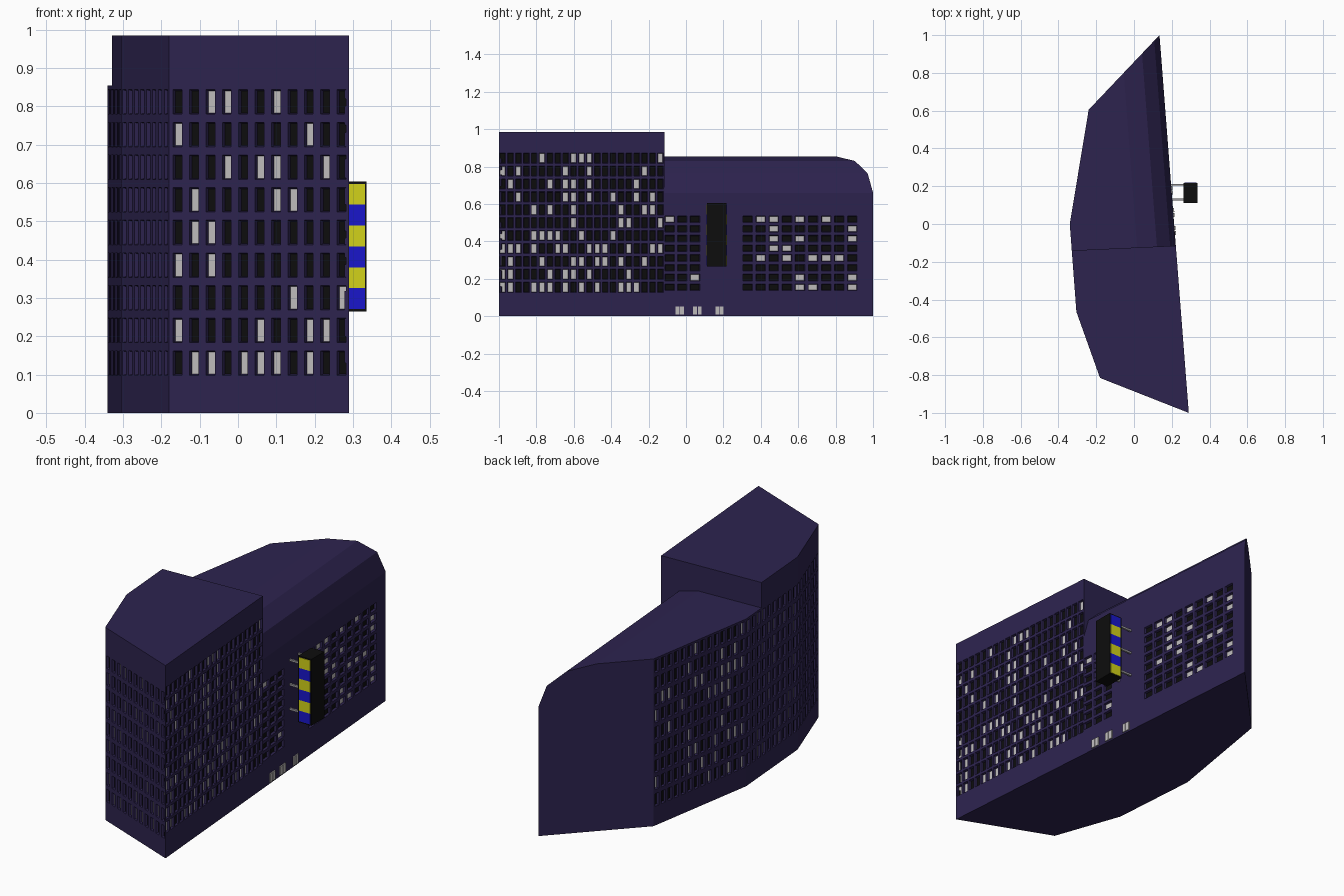
import bpy, bmesh, random
from mathutils import Vector

if "Cube" in bpy.data.objects:
    bpy.data.objects.remove(bpy.data.objects["Cube"])

random.seed(4)
TALL, LOW, DEPTH, LIP = 0.985, 0.855, 0.011, 0.003


def material(name, rgb):
    m = bpy.data.materials.new(name)
    m.diffuse_color = (*rgb, 1)
    m.use_nodes = True
    m.node_tree.nodes["Principled BSDF"].inputs["Base Color"].default_value = m.diffuse_color
    return m


PURPLE = material("purple_wall", (0.026, 0.017, 0.078))
BLACK = material("black", (0.004, 0.004, 0.004))
LIT = material("pale_glass", (0.52, 0.5, 0.5))
YELLOW = material("yellow", (0.65, 0.65, 0.01))
BLUE = material("blue", (0.01, 0.008, 0.6))
STEEL = material("strut_grey", (0.35, 0.34, 0.36))

shell, dark, lit = bmesh.new(), bmesh.new(), bmesh.new()


def face(bm, pts):
    bm.faces.new([bm.verts.new(p) for p in pts])


def finish(bm, name, mat):
    bmesh.ops.remove_doubles(bm, verts=bm.verts, dist=1e-5)
    me = bpy.data.meshes.new(name)
    bm.to_mesh(me)
    bm.free()
    me.materials.append(mat)
    ob = bpy.data.objects.new(name, me)
    bpy.context.collection.objects.link(ob)
    return ob


def spans(centres, width):
    return [(c - width / 2, c + width / 2) for c in centres]


def wall(a, b, top, cols, rows, is_lit):
    """Vertical wall from a to b with sunk windows at every column / row crossing."""
    a, b = Vector((*a, 0)), Vector((*b, 0))
    length = (b - a).length
    d = (b - a) / length
    n = Vector((d.y, -d.x, 0))

    def P(u, z, depth=0):
        return a + d * u - n * depth + Vector((0, 0, z))

    us = [0] + [v for c in cols for v in c] + [length]
    zs = [0] + [v for r in rows for v in r] + [top]
    for i in range(len(us) - 1):
        for j in range(len(zs) - 1):
            u0, u1, z0, z1 = us[i], us[i + 1], zs[j], zs[j + 1]
            outer = [P(u0, z0), P(u1, z0), P(u1, z1), P(u0, z1)]
            if not (i % 2 and j % 2):
                face(shell, outer)
                continue
            l = LIP
            inner = [P(u0 + l, z0 + l, DEPTH), P(u1 - l, z0 + l, DEPTH),
                     P(u1 - l, z1 - l, DEPTH), P(u0 + l, z1 - l, DEPTH)]
            for k in range(4):
                m = (k + 1) % 4
                face(shell, [outer[k], outer[m], inner[m], inner[k]])
            face(lit if is_lit(i // 2, j // 2) else dark, inner)


def chance(p):
    return lambda c, r: random.random() < p


def even(length, n):
    return [length * (i + 0.5) / n for i in range(n)]


# Footprint corners, counter-clockwise
A, R, E0, E1 = (0.29, -1), (0.2214, -0.115), (0.135, 1), (-0.24, 0.605)
W, L, S, F = (-0.34, 0), (-0.3295, -0.14), (-0.305, -0.465), (-0.18, -0.815)

# Long right wall: tall block and low block
wall(A, R, TALL, spans([0.02 + 0.0423 * i for i in range(21)], 0.032),
     spans([0.155 + 0.069 * j for j in range(11)], 0.055), chance(0.3))
low_lit = [{0, 4, 5, 7, 9}, {5, 11}, {5, 7, 11}, {5, 6}, {4, 6, 8, 9, 10}, set(), {2, 7, 11}, {7, 8, 11}]
low_cols = [0.028, 0.096, 0.164] + [0.446 + 0.0702 * i for i in range(9)]
wall(R, E0, 0.66, spans(low_cols, 0.052), spans([0.155 + 0.052 * j for j in range(8)], 0.036),
     lambda c, r: c in low_lit[7 - r] or (r == 7 and c == 0))

# Narrow front wall and the three left walls
rows9 = spans([0.13 + 0.0852 * j for j in range(9)], 0.064)
front_lit = [{2, 3, 6}, {0, 8}, {3, 5, 6, 9}, {1, 6, 7}, {1, 2}, {0, 2}, {7, 10}, {0, 5, 8, 9},
             {1, 2, 4, 5, 6, 8}]
wall(F, A, TALL, spans([0.024 + 0.046 * i for i in range(11)], 0.025), rows9,
     lambda c, r: c in front_lit[8 - r])
wall(S, F, TALL, spans(even(0.3717, 8), 0.026), rows9, chance(0.25))
wall(W, S, LOW, spans(even(0.4663, 10), 0.026), rows9, chance(0.25))
wall(E1, W, LOW, spans(even(0.6132, 14), 0.026), rows9, chance(0.3))


def at(p, z):
    return (p[0], p[1], z)


def mix(p, q, t, z):
    return (p[0] + (q[0] - p[0]) * t, p[1] + (q[1] - p[1]) * t, z)


# Upper strip of tall block, rounded low roof, end wall, step wall, flat roofs, base
face(shell, [at(L, LOW), at(S, LOW), at(S, TALL), at(L, TALL)])
curve = [(0, 0.66), (0.03, 0.765), (0.10, 0.83), (0.205, LOW)]
near = [mix(R, L, d / 0.551, z) for d, z in curve]
far = [mix(E0, E1, d / 0.4056, z) for d, z in curve]
for k in range(3):
    face(shell, [near[k], far[k], far[k + 1], near[k + 1]])
face(shell, [near[3], far[3], at(E1, LOW), at(W, LOW), at(L, LOW)])
face(shell, [at(E0, 0), at(E1, 0), at(E1, LOW)] + far[::-1])
face(shell, [at(R, TALL)] + [at(L, TALL), at(L, LOW)] + near[::-1])
face(shell, [at(p, TALL) for p in (A, R, L, S, F)])
face(shell, [at(p, 0) for p in (F, S, L, W, E1, E0, R, A)])

finish(shell, "building_shell", PURPLE)
finish(dark, "dark_windows", BLACK)
finish(lit, "lit_windows", LIT)


def box(name, lo, hi, mat, slant=0.0):
    """Axis box; slant shifts x with y so a part follows the right wall."""
    bm = bmesh.new()
    bmesh.ops.create_cube(bm, size=1)
    for v in bm.verts:
        v.co = Vector([lo[i] + (hi[i] - lo[i]) * (v.co[i] + 0.5) for i in range(3)])
        v.co.x += slant * v.co.y
    return finish(bm, name, mat)


# Entrance doors along the right wall
wall_x = 0.2125
for k, (y0, y1) in enumerate([(-0.057, -0.036), (-0.031, -0.011), (0.037, 0.058),
                              (0.063, 0.084), (0.157, 0.177), (0.179, 0.2)]):
    box(f"door_{k}", (wall_x - 0.01, y0, 0.008), (wall_x + 0.006, y1, 0.053), LIT, -0.0775)

# Hanging sign with striped faces and six struts
box("sign_box", (0.262, 0.112, 0.265), (0.336, 0.217, 0.604), BLACK)
for k in range(6):
    z = 0.271 + k * 0.0545
    box(f"sign_front_stripe_{k}", (0.268, 0.110, z), (0.331, 0.114, z + 0.0545), YELLOW if k % 2 else BLUE)
    box(f"sign_back_stripe_{k}", (0.268, 0.215, z), (0.331, 0.219, z + 0.0545), BLUE if k % 2 else YELLOW)
for z in (0.31, 0.435, 0.56):
    for y in (0.13, 0.208):
        box("sign_strut", (0.19, y - 0.005, z - 0.005), (0.265, y + 0.005, z + 0.005), STEEL)
